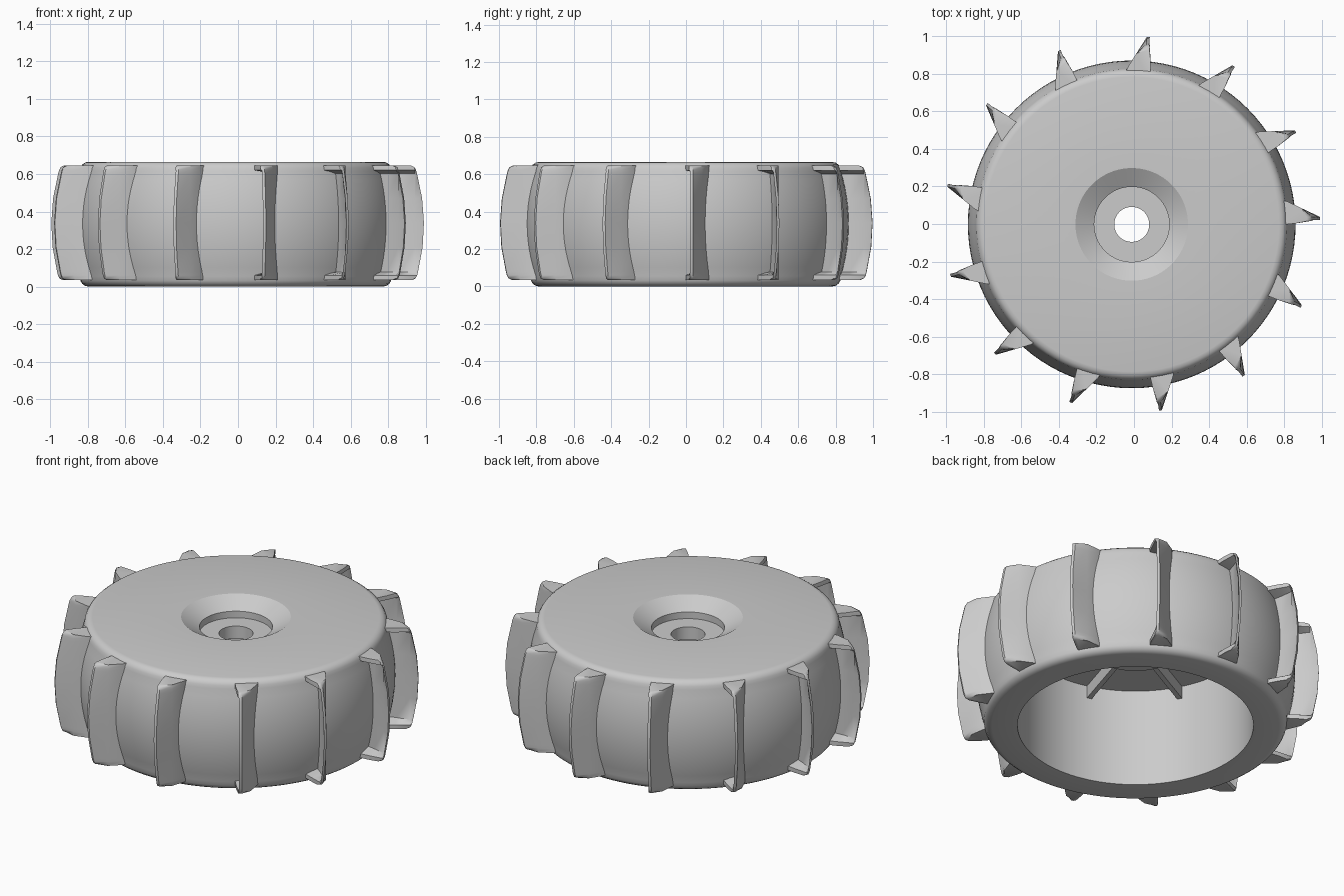
import bpy, bmesh
from math import sin, cos, radians, tau, pi

cube = bpy.data.objects.get("Cube")
if cube:
    bpy.data.objects.remove(cube, do_unlink=True)

CX, CY = -0.012, -0.002          # wheel axis
HEIGHT, MID = 0.665, 0.335
PADDLES, RIBS = 13, 8

grey = bpy.data.materials.new("mid_grey")
grey.use_nodes = True
colour = (0.6, 0.6, 0.6, 1)
grey.diffuse_color = colour
grey.node_tree.nodes["Principled BSDF"].inputs["Base Color"].default_value = colour


def make_object(name, bm, angle=30):
    bmesh.ops.recalc_face_normals(bm, faces=bm.faces)
    mesh = bpy.data.meshes.new(name)
    bm.to_mesh(mesh)
    bm.free()
    obj = bpy.data.objects.new(name, mesh)
    obj.location = (CX, CY, 0)
    mesh.materials.append(grey)
    bpy.context.collection.objects.link(obj)
    bpy.ops.object.select_all(action="DESELECT")
    obj.select_set(True)
    bpy.context.view_layer.objects.active = obj
    bpy.ops.object.shade_smooth_by_angle(angle=radians(angle))
    return obj


def bridge(bm, rings):
    for a, b in zip(rings, rings[1:]):
        for i in range(len(a)):
            j = (i + 1) % len(a)
            bm.faces.new((a[i], a[j], b[j], b[i]))


# Wheel: closed profile turned about z, barrel tread with rounded shoulders
def barrel(z):
    return 0.873 - 0.042 * ((z - MID) / 0.28) ** 2


tread = [(barrel(0.055 + 0.56 * i / 12), 0.055 + 0.56 * i / 12) for i in range(13)]
shoulder = [(0.785 + 0.046 * cos(t), 0.615 + 0.05 * sin(t))
            for t in (pi / 8, pi / 4, 3 * pi / 8, pi / 2)]
lower = [(r, HEIGHT + 0.005 - z) for r, z in reversed(shoulder)]
lower = [(r, max(z - 0.005, 0)) for r, z in lower]
recess = [(0.30, HEIGHT), (0.2, 0.605), (0.2, 0.565), (0.093, 0.565)]
inside = [(0.093, 0.49), (0.25, 0.49), (0.25, 0.59), (0.645, 0.59), (0.645, 0)]
profile = lower + tread + shoulder + recess + inside

bm = bmesh.new()
SEG = 96
rings = []
for i in range(SEG):
    a = tau * i / SEG
    rings.append([bm.verts.new((r * cos(a), r * sin(a), z)) for r, z in profile])
bridge(bm, rings + rings[:1])
make_object("wheel", bm)

# Stiffening ribs under the disc
bm = bmesh.new()
for k in range(RIBS):
    a = radians(28) + tau * k / RIBS
    rows = []
    for z in (0.515, 0.6):
        rows.append([bm.verts.new((r * cos(a) - s * sin(a), r * sin(a) + s * cos(a), z))
                     for r, s in ((0.24, -0.014), (0.66, -0.014), (0.66, 0.014), (0.24, 0.014))])
    bridge(bm, rows)
    bm.faces.new(rows[0])
    bm.faces.new(rows[1])
make_object("disc_ribs", bm)


# Paddles: wedge blades scooped out on the leading side, flanged top and bottom
def section(z, scoop, trim):
    tip = 1.003 - 0.045 * ((z - MID + 0.005) / 0.3) ** 2 - trim
    front_base, front_mid = (4.5, 2.2) if scoop else (-2.5, -1.6)
    return [(0.76, 9), (0.84, 6.3), (0.91, 3.4), (tip, 0.3), (tip, -0.6),
            (0.955 - trim, 0.8 if scoop else -0.9), (0.88, front_mid), (0.76, front_base)]


half = [(0.305, False, 0.02), (0.297, False, 0.004), (0.28, False, 0),
        (0.262, True, 0), (0.13, True, 0), (0.0, True, 0)]
rows_spec = [(MID + 0.005 + h, s, t) for h, s, t in half]
rows_spec += [(MID + 0.005 - h, s, t) for h, s, t in reversed(half[:-1])]

for k in range(PADDLES):
    bm = bmesh.new()
    start = 2 + 360 * k / PADDLES
    rows = []
    for z, s, t in rows_spec:
        rows.append([bm.verts.new((r * cos(radians(start + d)), r * sin(radians(start + d)), z))
                     for r, d in section(z, s, t)])
    bridge(bm, rows)
    bm.faces.new(rows[0])
    bm.faces.new(rows[-1])
    make_object(f"paddle_{k + 1}", bm, 40)
